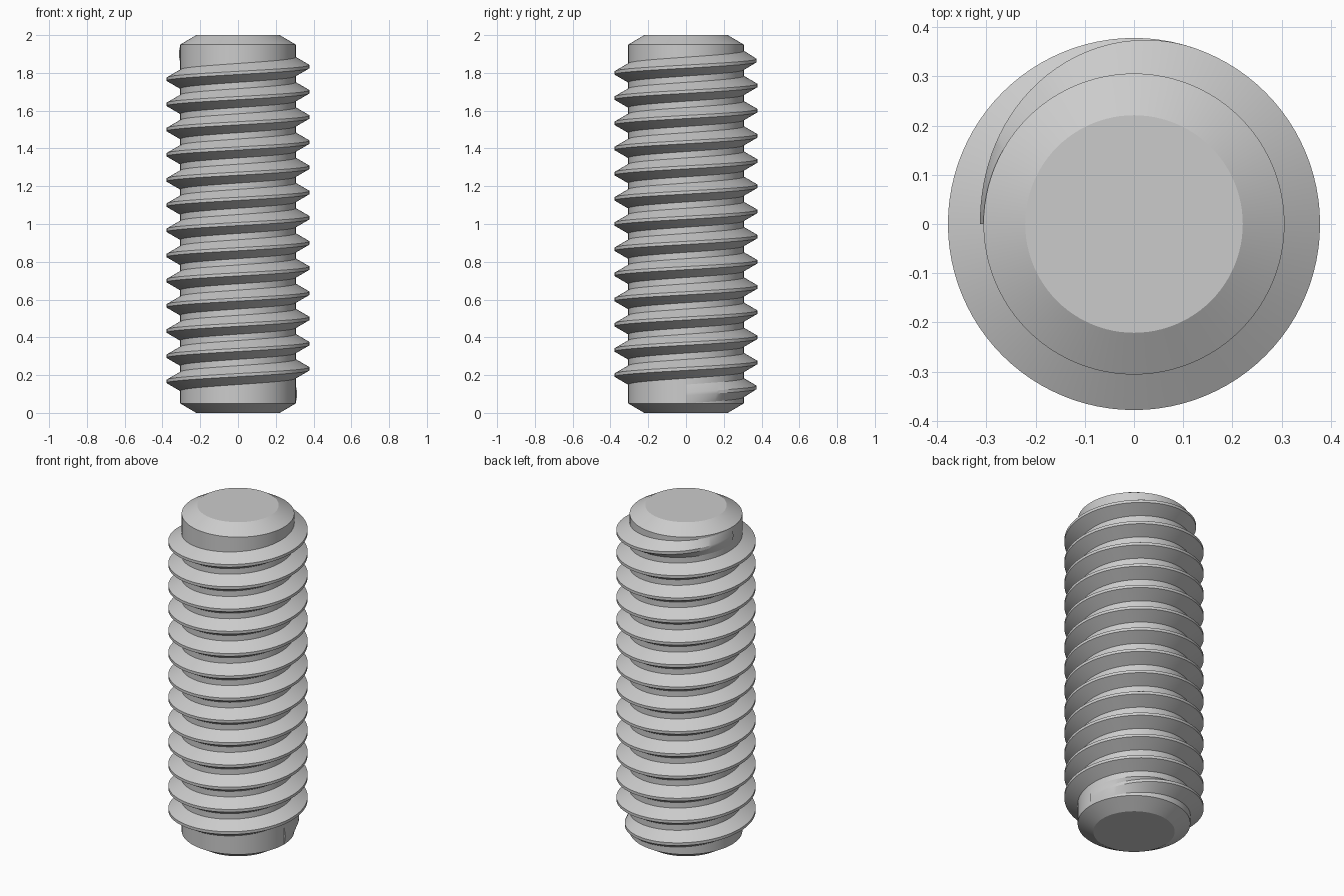
import bpy, bmesh, math

cube = bpy.data.objects.get("Cube")
if cube:
    bpy.data.objects.remove(cube, do_unlink=True)

SEGMENTS = 96
LENGTH = 2.0
TURNS = 13.5
THREAD_START, THREAD_END = 0.1, 1.9
PITCH = (THREAD_END - THREAD_START) / TURNS
CREST_R = 0.378
CORE_R = CREST_R - 0.5413 * PITCH      # standard sixty degree thread depth
TIP_R, CHAMFER = 0.221, 0.05
FADE = 0.3                             # turns over which the thread runs out

steel = bpy.data.materials.new("light_grey_steel")
steel.use_nodes = True
colour = (0.6, 0.6, 0.6, 1)
steel.diffuse_color = colour
steel.node_tree.nodes["Principled BSDF"].inputs["Base Color"].default_value = colour


def loft(name, rings, closed_rings, caps):
    """Skin a row of equal point rings, then shade smooth with sharp edges."""
    bm = bmesh.new()
    rows = [[bm.verts.new(p) for p in ring] for ring in rings]
    count = len(rows[0])
    for a, b in zip(rows, rows[1:]):
        for i in range(count if closed_rings else count - 1):
            j = (i + 1) % count
            bm.faces.new((a[i], a[j], b[j], b[i]))
    if caps:
        bm.faces.new(rows[0][::-1])
        bm.faces.new(rows[-1])
    bmesh.ops.recalc_face_normals(bm, faces=bm.faces)
    mesh = bpy.data.meshes.new(name)
    bm.to_mesh(mesh)
    bm.free()
    mesh.materials.append(steel)
    obj = bpy.data.objects.new(name, mesh)
    bpy.context.collection.objects.link(obj)
    bpy.ops.object.select_all(action="DESELECT")
    obj.select_set(True)
    bpy.context.view_layer.objects.active = obj
    bpy.ops.object.shade_smooth_by_angle(angle=math.radians(25))
    return obj


def polar(radius, angle, z):
    return (radius * math.cos(angle), radius * math.sin(angle), z)


# Chamfered cylindrical core
outline = [(TIP_R, 0), (CORE_R, CHAMFER), (CORE_R, LENGTH - CHAMFER), (TIP_R, LENGTH)]
loft("core", [[polar(r, math.tau * i / SEGMENTS, z) for i in range(SEGMENTS)]
              for r, z in outline], True, True)

# Helical thread, fading into the core at both ends
root_half, crest_half = PITCH * 3 / 8, PITCH / 16
rings = []
for step in range(int(TURNS * SEGMENTS) + 1):
    turn = step / SEGMENTS
    t = min(1, turn / FADE, (TURNS - turn) / FADE)
    height = 0.1 + 0.9 * t * t * (3 - 2 * t)
    crest = CORE_R + (CREST_R - CORE_R) * height
    section = [(CORE_R - 0.015, -root_half), (CORE_R, -root_half), (crest, -crest_half),
               (crest, crest_half), (CORE_R, root_half), (CORE_R - 0.015, root_half)]
    z = THREAD_START + turn * PITCH
    rings.append([polar(r, math.tau * turn, z + dz) for r, dz in section])
loft("thread", rings, True, True)
